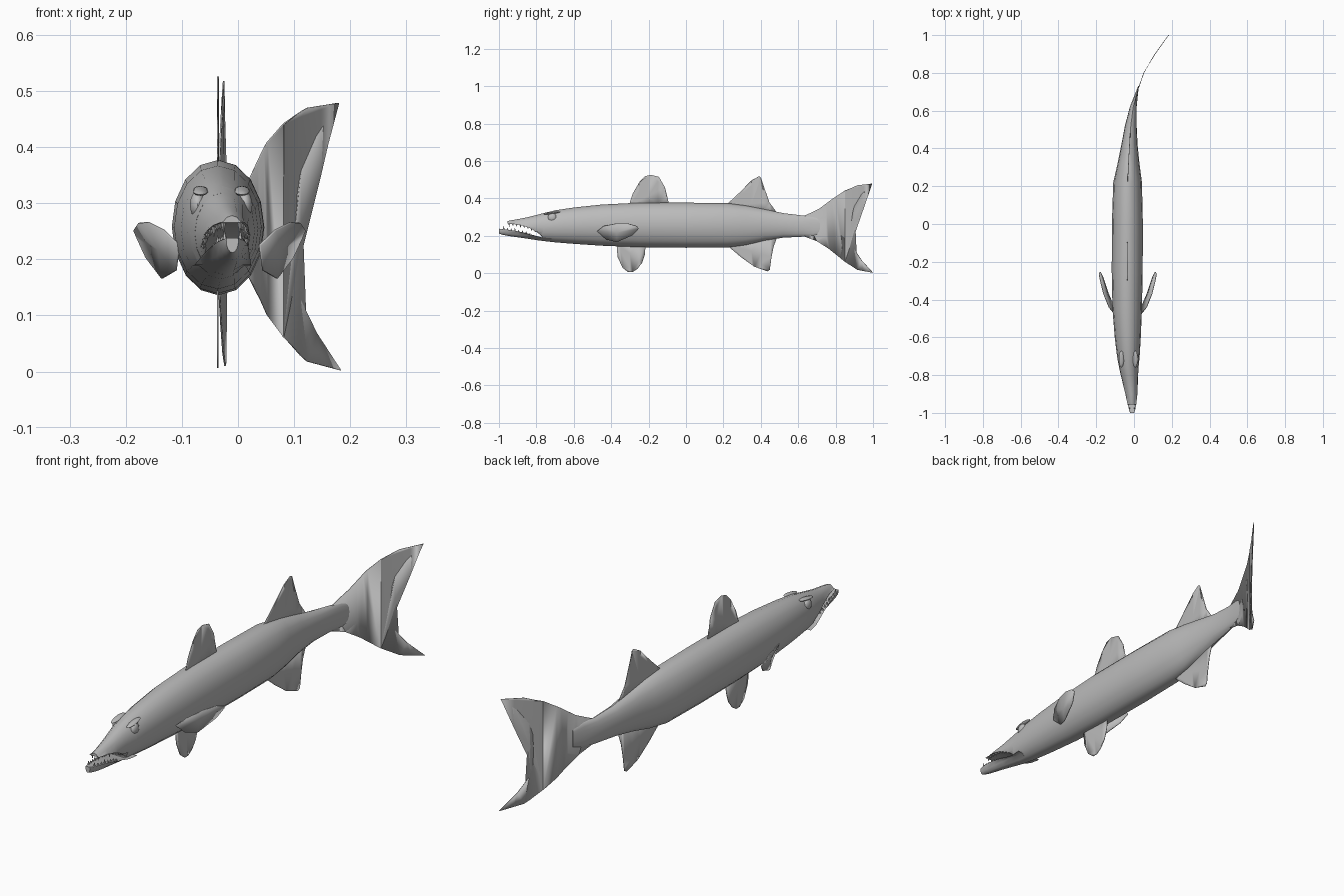
import bpy, bmesh, math
from mathutils import Vector, Matrix

if "Cube" in bpy.data.objects:
    bpy.data.objects.remove(bpy.data.objects["Cube"])

grey = bpy.data.materials.new("plain grey")
grey.diffuse_color = (0.5, 0.5, 0.5, 1)
grey.use_nodes = True
grey.node_tree.nodes["Principled BSDF"].inputs["Base Color"].default_value = grey.diffuse_color

# Body envelope: y, bottom z, top z, half width, centre x
BODY = [(-1.0, .212, .255, .011, -.010), (-.975, .203, .270, .019, -.010),
        (-.95, .199, .280, .024, -.011), (-.90, .192, .289, .032, -.014),
        (-.85, .185, .298, .039, -.019), (-.80, .177, .311, .046, -.024),
        (-.77, .173, .319, .050, -.027), (-.70, .165, .336, .060, -.030),
        (-.60, .157, .351, .069, -.033), (-.45, .147, .367, .078, -.036),
        (-.25, .139, .377, .082, -.036), (0, .136, .377, .082, -.035),
        (.22, .137, .375, .076, -.034), (.32, .150, .362, .058, -.029),
        (.42, .174, .342, .043, -.024), (.52, .190, .321, .031, -.017),
        (.62, .195, .309, .018, -.004), (.68, .198, .303, .009, .011),
        (.73, .215, .287, .002, .024)]
# Mouth lines: y, lower edge of upper jaw, upper edge of lower jaw
MOUTH = [(-1.0, .268, .238), (-.95, .265, .232), (-.90, .260, .224),
         (-.85, .249, .213), (-.80, .222, .199), (-.765, .192, .190),
         (-.70, .188, .188)]
# Sideways bend of the tail fin: y, x
TAIL = [(.6, -.006), (.7, .017), (.8, .052), (.89, .104), (.94, .140), (1.0, .183)]


def sample(table, y):
    """Linear interpolation in a table keyed by y."""
    if y <= table[0][0]:
        return table[0][1:]
    for a, b in zip(table, table[1:]):
        if y <= b[0]:
            t = (y - a[0]) / (b[0] - a[0])
            return [p + (q - p) * t for p, q in zip(a[1:], b[1:])]
    return table[-1][1:]


def finish(name, bm, thickness=0, angle=40):
    me = bpy.data.meshes.new(name)
    bm.to_mesh(me)
    bm.free()
    me.materials.append(grey)
    me.shade_smooth()
    me.set_sharp_from_angle(angle=math.radians(angle))
    ob = bpy.data.objects.new(name, me)
    bpy.context.collection.objects.link(ob)
    if thickness:
        mod = ob.modifiers.new("thickness", 'SOLIDIFY')
        mod.thickness, mod.offset = thickness, 0
    return ob


def loft(name, ys, clamp=None, sides=16):
    """Rings of the envelope, optionally flattened at a mouth line."""
    bm = bmesh.new()
    rings = []
    for y in ys:
        zb, zt, hw, cx = sample(BODY, y)
        up, low = sample(MOUTH, y)
        ring = []
        for i in range(sides):
            a = 2 * math.pi * i / sides
            z = (zb + zt) / 2 + (zt - zb) / 2 * math.sin(a)
            if clamp == "upper":
                z = max(z, up)
            elif clamp == "lower":
                z = min(z, low)
            ring.append(bm.verts.new((cx + hw * math.cos(a), y, z)))
        rings.append(ring)
    for a, b in zip(rings, rings[1:]):
        for i in range(sides):
            j = (i + 1) % sides
            bm.faces.new((a[i], a[j], b[j], b[i]))
    bm.faces.new(rings[0])
    bm.faces.new(rings[-1][::-1])
    bmesh.ops.recalc_face_normals(bm, faces=bm.faces)
    return finish(name, bm)


def fin(name, outline, bend):
    """Flat y-z outline, cut into strips and bent sideways."""
    bm = bmesh.new()
    bm.faces.new([bm.verts.new((0, y, z)) for y, z in outline])
    bmesh.ops.triangulate(bm, faces=bm.faces[:])
    for i in range(-8, 21):
        bmesh.ops.bisect_plane(bm, geom=bm.verts[:] + bm.edges[:] + bm.faces[:],
                               plane_co=(0, i * .05, 0), plane_no=(0, 1, 0))
    for v in bm.verts:
        v.co.x = bend(v.co.y)
    return finish(name, bm, .003)


# Body and the two jaws
loft("body", [r[0] for r in BODY if r[0] >= -.77])
loft("upper_jaw", [-.955, -.94, -.90, -.87, -.84, -.80, -.765, -.72], "upper")
loft("lower_jaw", [-1, -.985, -.95, -.90, -.85, -.80, -.765, -.72], "lower")


# Fins on the centre line
def spine(y):
    return sample(BODY, y)[3]


fin("front_dorsal_fin", [(-.30, .36), (-.30, .38), (-.285, .425), (-.25, .485), (-.22, .518),
    (-.19, .526), (-.145, .515), (-.113, .46), (-.10, .395), (-.09, .36)], spine)
fin("rear_dorsal_fin", [(.225, .36), (.225, .374), (.285, .43), (.35, .495), (.39, .518),
    (.40, .512), (.41, .45), (.445, .38), (.485, .325), (.46, .31)], spine)
fin("pelvic_fin", [(-.37, .16), (-.37, .13), (-.365, .085), (-.34, .03), (-.31, .006),
    (-.285, .006), (-.26, .023), (-.235, .055), (-.22, .10), (-.215, .16)], spine)
fin("anal_fin", [(.23, .155), (.23, .14), (.295, .085), (.365, .035), (.435, .01),
    (.448, .018), (.457, .085), (.468, .14), (.485, .187), (.46, .21)], spine)

# Forked tail fin
fin("tail_fin", [(.63, .305), (.713, .345), (.78, .395), (.85, .441), (.917, .47), (.995, .479),
    (.938, .42), (.90, .357), (.888, .31), (.885, .24), (.888, .18), (.90, .128), (.94, .068),
    (1.0, .002), (.917, .018), (.85, .062), (.767, .128), (.70, .172), (.63, .197)],
    lambda y: sample(TAIL, y)[0])

# Pectoral fins, mirrored about the body centre
PEC = [(.072, -.475, .225), (.100, -.44, .252), (.128, -.37, .266), (.143, -.31, .265),
       (.152, -.265, .252), (.146, -.253, .238), (.130, -.285, .203), (.102, -.37, .166),
       (.078, -.425, .180)]
for side, s in (("left", -1), ("right", 1)):
    bm = bmesh.new()
    vs = [bm.verts.new((-.033 + s * x, y, z)) for x, y, z in PEC]
    mid = bm.verts.new((-.033 + s * .108, -.37, .217))
    for i in range(len(vs)):
        bm.faces.new((mid, vs[i], vs[(i + 1) % len(vs)]))
    bmesh.ops.recalc_face_normals(bm, faces=bm.faces)
    finish(side + "_pectoral_fin", bm, .004, 60)

    # Eye with a brow ridge above it
    bm = bmesh.new()
    bmesh.ops.create_uvsphere(bm, u_segments=14, v_segments=8, radius=1,
        matrix=Matrix.Translation((-.030 + s * .042, -.715, .297)) @ Matrix.Diagonal((.014, .024, .024, 1)))
    finish(side + "_eye", bm)
    bm = bmesh.new()
    bmesh.ops.create_uvsphere(bm, u_segments=10, v_segments=6, radius=1,
        matrix=Matrix.Translation((-.030 + s * .037, -.715, .322))
        @ Matrix.Rotation(.15, 4, 'X') @ Matrix.Diagonal((.014, .045, .006, 1)))
    finish(side + "_brow", bm)

# Teeth along both jaw edges
bm = bmesh.new()
for s in (-1, 1):
    for i in range(8):
        for upper in (True, False):
            y = (-.945 if upper else -.975) + i * .02
            zb, zt, hw, cx = sample(BODY, y)
            up, low = sample(MOUTH, y)
            z = up if upper else low
            h = (.020 if i % 3 == 0 else .012) * (1 if i < 6 else .6)
            k = (z - (zb + zt) / 2) / ((zt - zb) / 2)
            x = cx + s * (hw * math.sqrt(max(0, 1 - k * k)) - .005)
            rot = Matrix.Rotation(math.pi if upper else 0, 4, 'X')
            bmesh.ops.create_cone(bm, cap_ends=True, segments=5, radius1=.005, radius2=0, depth=h,
                matrix=Matrix.Translation((x, y, z + (-h if upper else h) * .42)) @ rot)
finish("teeth", bm)
